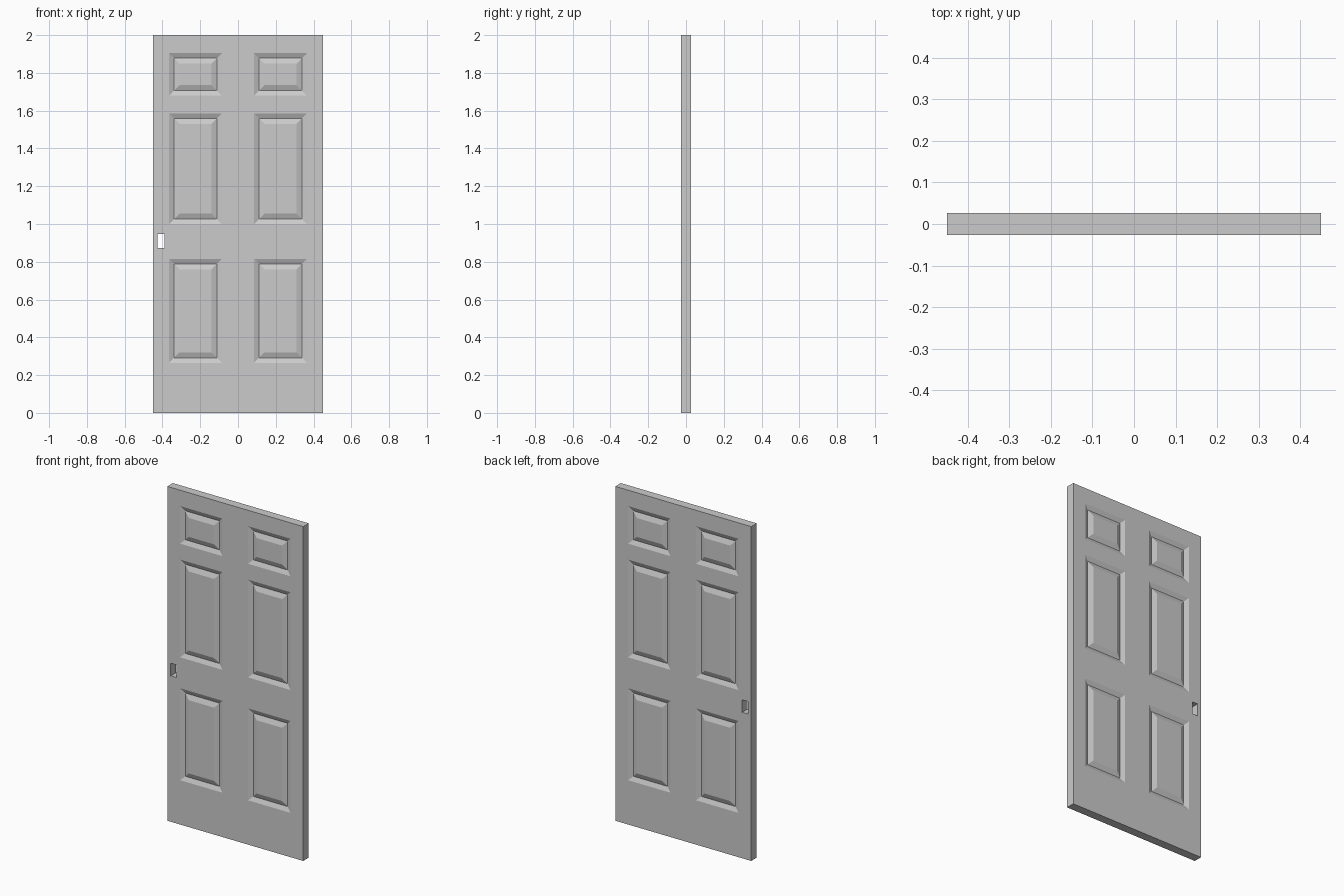
import bpy, bmesh

if "Cube" in bpy.data.objects:
    bpy.data.objects.remove(bpy.data.objects["Cube"])

HALF_T = 0.026
XS = [-0.45, -0.427, -0.39, -0.365, -0.085, 0.085, 0.365, 0.45]
ZS = [0, 0.265, 0.815, 0.873, 0.948, 1.0, 1.585, 1.68, 1.905, 2.0]
PANEL_COLS, PANEL_ROWS = (3, 5), ((1, 1), (5, 5), (7, 7))
PANEL_ROWS = {1, 5, 7}
LOWER = {1}
HOLE = (1, 3)

bm = bmesh.new()

# Front sheet, cut into cells, with an opening for the lock
grid = [[bm.verts.new((x, -HALF_T, z)) for z in ZS] for x in XS]
panels = []
for i in range(len(XS) - 1):
    for j in range(len(ZS) - 1):
        if (i, j) == HOLE:
            continue
        f = bm.faces.new((grid[i][j], grid[i + 1][j], grid[i + 1][j + 1], grid[i][j + 1]))
        if i in PANEL_COLS and j in PANEL_ROWS:
            panels.append(f)
bm.normal_update()

# Rim and opening walls, down to the middle plane
border = [e for e in bm.edges if e.is_boundary]
ext = bmesh.ops.extrude_edge_only(bm, edges=border)
for v in ext["geom"]:
    if isinstance(v, bmesh.types.BMVert):
        v.co.y = 0

# V groove around each raised panel
for depth, width in ((-0.012, 0.026), (0.012, 0.030)):
    bmesh.ops.inset_individual(bm, faces=panels, thickness=width, depth=depth,
                               use_even_offset=True)
    bm.normal_update()

bmesh.ops.recalc_face_normals(bm, faces=bm.faces)
# Keep the front facing -y
if sum(f.normal.y * f.calc_area() for f in bm.faces) > 0:
    bmesh.ops.reverse_faces(bm, faces=bm.faces)

me = bpy.data.meshes.new("door")
bm.to_mesh(me)
bm.free()
door = bpy.data.objects.new("door", me)
bpy.context.collection.objects.link(door)

# Back side repeats the front
mirror = door.modifiers.new("back_side", 'MIRROR')
mirror.use_axis = (False, True, False)
mirror.use_clip = True
